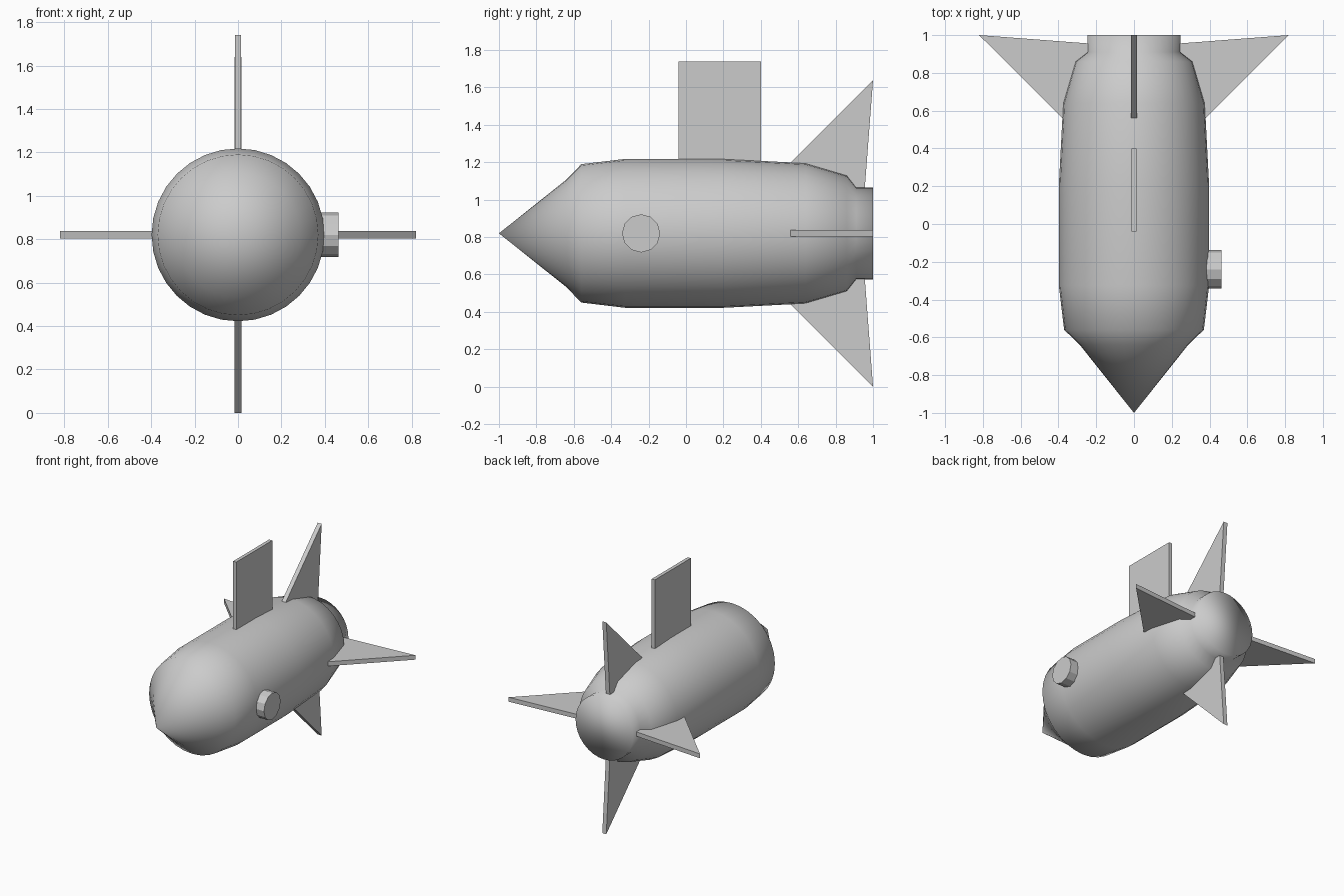
import bpy, bmesh, math
from mathutils import Matrix, Vector

if "Cube" in bpy.data.objects:
    bpy.data.objects.remove(bpy.data.objects["Cube"])

AXIS_Z = 0.82


def finish(bm, name, smooth=False):
    bmesh.ops.recalc_face_normals(bm, faces=bm.faces)
    mesh = bpy.data.meshes.new(name)
    bm.to_mesh(mesh)
    bm.free()
    for p in mesh.polygons:
        p.use_smooth = smooth
    obj = bpy.data.objects.new(name, mesh)
    bpy.context.collection.objects.link(obj)
    obj.location.z = AXIS_Z
    return obj


def plate(name, outline, thickness, angle=0):
    """Flat plate from a (y, radius) outline, turned about the body axis."""
    bm = bmesh.new()
    face = bm.faces.new([bm.verts.new((-thickness / 2, y, r)) for y, r in outline])
    ext = bmesh.ops.extrude_face_region(bm, geom=[face])
    moved = [v for v in ext["geom"] if isinstance(v, bmesh.types.BMVert)]
    bmesh.ops.translate(bm, verts=moved, vec=(thickness, 0, 0))
    bm.transform(Matrix.Rotation(angle, 4, 'Y'))
    return finish(bm, name)


# Hull: (y, radius) profile turned about the long axis
profile = [(-0.64, 0.287), (-0.56, 0.37), (-0.325, 0.398), (0.2, 0.398),
           (0.64, 0.375), (0.86, 0.31), (0.91, 0.246), (1.0, 0.246)]
SIDES = 32
bm = bmesh.new()
rings = [[bm.verts.new((r * math.cos(2 * math.pi * i / SIDES), y,
                        r * math.sin(2 * math.pi * i / SIDES)))
          for i in range(SIDES)] for y, r in profile]
nose = bm.verts.new((0, -1, 0))
for i in range(SIDES):
    j = (i + 1) % SIDES
    bm.faces.new((nose, rings[0][i], rings[0][j]))
    for a, b in zip(rings, rings[1:]):
        bm.faces.new((a[i], b[i], b[j], a[j]))
bm.faces.new(rings[-1])
finish(bm, "hull", smooth=True)

# Four tail fins
fin = [(0.56, 0.38), (1.0, 0.82), (0.955, 0.23), (0.85, 0.2)]
for k, side in enumerate(("top", "right", "bottom", "left")):
    plate(f"tail_fin_{side}", fin, 0.034, k * math.pi / 2)

# Upright plate on top
plate("top_plate", [(-0.04, 0.36), (0.4, 0.36), (0.4, 0.92), (-0.04, 0.92)], 0.027)

# Round porthole on the right side
bm = bmesh.new()
bmesh.ops.create_cone(bm, cap_ends=True, segments=12, radius1=0.102, radius2=0.102,
                      depth=0.16,
                      matrix=Matrix.Translation((0.382, -0.24, 0)) @ Matrix.Rotation(math.pi / 2, 4, 'Y'))
finish(bm, "porthole")
